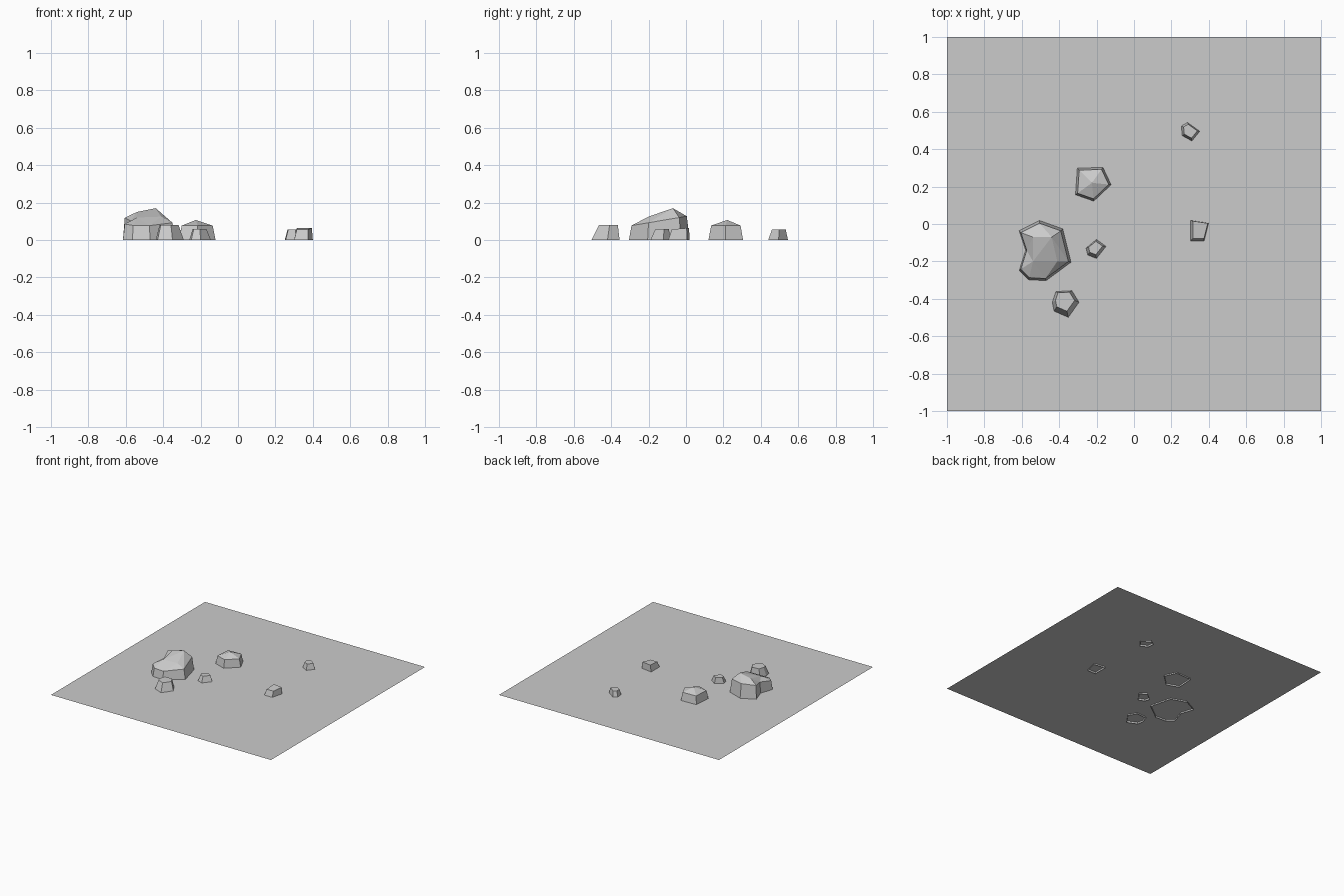
import bpy
import bmesh
from mathutils import Vector
from mathutils.geometry import delaunay_2d_cdt

UNIT = 0.01          # rock outlines are written in hundredths
GROUND_HEIGHT = 0.012

default_cube = bpy.data.objects.get("Cube")
if default_cube:
    bpy.data.objects.remove(default_cube)


def make_material(name, grey):
    material = bpy.data.materials.new(name)
    material.use_nodes = True
    colour = (grey, grey, grey, 1)
    material.diffuse_color = colour
    shader = material.node_tree.nodes["Principled BSDF"]
    shader.inputs["Base Color"].default_value = colour
    return material


stone_grey = make_material("stone grey", 0.6)


def finish(bm, name):
    """Turn the bmesh into a flat shaded object."""
    mesh = bpy.data.meshes.new(name)
    bm.to_mesh(mesh)
    bm.free()
    mesh.materials.append(stone_grey)
    item = bpy.data.objects.new(name, mesh)
    bpy.context.collection.objects.link(item)
    return item


def rock(name, outline, rim_height, taper, shift=(0, 0), tilt=0, peaks=()):
    """Open-bottomed stone: tapered walls up to a rim, then a faceted cap.

    The outline runs clockwise seen from above; tilt raises the rim to the back.
    """
    bm = bmesh.new()
    base = [Vector(point) * UNIT for point in outline]
    centre = sum(base, Vector((0, 0))) / len(base)
    offset = Vector(shift) * UNIT
    rim = [centre + (point - centre) * taper + offset for point in base]

    lower = [bm.verts.new((p.x, p.y, 0)) for p in base]
    upper = [bm.verts.new((p.x, p.y, rim_height + tilt * (p.y - centre.y)))
             for p in rim]
    count = len(base)
    for i in range(count):
        j = (i + 1) % count
        bm.faces.new((lower[j], lower[i], upper[i], upper[j]))

    # Cap: triangulate the rim together with the raised peaks
    tops = [bm.verts.new(Vector(peak) * UNIT) for peak in peaks]
    corners = upper + tops
    flat = [corner.co.xy for corner in corners]
    border = [(i, (i + 1) % count) for i in range(count)]
    triangles = delaunay_2d_cdt(flat, border, [], 1, 1e-6)
    for face, sources in ((f, triangles[3]) for f in triangles[2]):
        bm.faces.new([corners[sources[i][0]] for i in face])

    # Merge neighbouring facets that are nearly level with each other
    bmesh.ops.dissolve_limit(bm, angle_limit=0.05, verts=bm.verts,
                             edges=bm.edges)
    bmesh.ops.recalc_face_normals(bm, faces=bm.faces)
    if max(bm.faces, key=lambda f: f.calc_center_median().z).normal.z < 0:
        bmesh.ops.reverse_faces(bm, faces=bm.faces)
    return finish(bm, name)


# Ground sheet, cutting through the stones just above their feet
ground = bmesh.new()
bmesh.ops.create_grid(ground, x_segments=1, y_segments=1, size=1)
bmesh.ops.translate(ground, verts=ground.verts, vec=(0, 0, GROUND_HEIGHT))
finish(ground, "ground")

# Large boulder with a high back and a ridge running to the front
rock("boulder",
     [(-50.5, 2), (-38, -2.5), (-33.5, -20.5), (-47, -30.5), (-56.5, -30),
      (-61.5, -25), (-58, -14), (-61.5, -3.5)],
     rim_height=0.1, taper=0.91, tilt=0.17,
     peaks=[(-54, -7, 15), (-44, -7, 17), (-41, -20, 12.5), (-54, -20, 12)])

# Medium stone with a single low peak
rock("peaked_stone",
     [(-30.5, 30), (-16.5, 30.5), (-12, 21), (-21.5, 12), (-31.5, 15.5)],
     rim_height=0.077, taper=0.85, peaks=[(-22.5, 22, 10.7)])

# Flat-topped stone at the front
rock("front_stone",
     [(-42, -36), (-33, -35.5), (-29, -42), (-35, -50.5), (-43, -47),
      (-44, -42)],
     rim_height=0.079, taper=0.68, shift=(0, 1.2))

# Small pebbles
rock("near_pebble",
     [(-20, -8), (-14.5, -12), (-20, -19), (-25, -17), (-26, -13)],
     rim_height=0.058, taper=0.65, shift=(0, 0.8))
rock("right_pebble",
     [(30, 2), (40, 0.5), (37.5, -9.5), (30, -9.5)],
     rim_height=0.06, taper=0.8, shift=(0.6, 0.8), tilt=0.08)
rock("back_pebble",
     [(28.5, 54.5), (35.5, 49.5), (31, 44), (25.5, 47), (25, 52.5)],
     rim_height=0.057, taper=0.7, shift=(0.3, 0.3))
